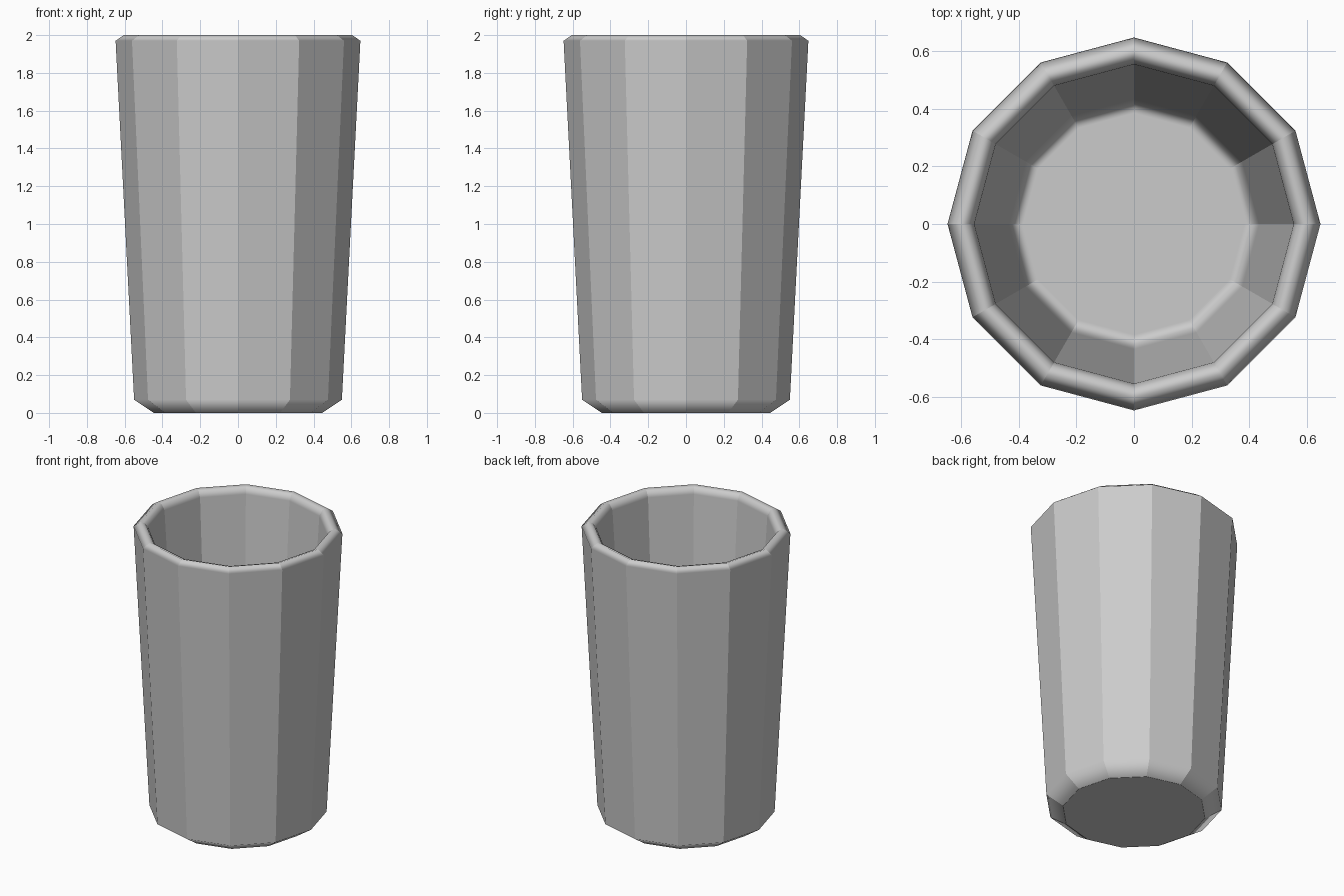
import bpy, bmesh, math

if "Cube" in bpy.data.objects:
    bpy.data.objects.remove(bpy.data.objects["Cube"])

SIDES = 12
# (radius, z) from the underside, up the outside, over the rim, down to the inner floor
profile = [(0.445, 0.0), (0.55, 0.07), (0.648, 1.97), (0.605, 2.0),
           (0.575, 1.99), (0.555, 1.955), (0.435, 0.13), (0.385, 0.09)]

# Revolve the profile into faceted rings
bm = bmesh.new()
rings = []
for r, z in profile:
    rings.append([bm.verts.new((r * math.cos(2 * math.pi * i / SIDES),
                                r * math.sin(2 * math.pi * i / SIDES), z))
                  for i in range(SIDES)])
for low, high in zip(rings, rings[1:]):
    for i in range(SIDES):
        j = (i + 1) % SIDES
        bm.faces.new((low[i], low[j], high[j], high[i]))
    bm.edges.ensure_lookup_table()

# Underside and inner floor
bm.faces.new(rings[0][::-1])
bm.faces.new(rings[-1])

# Smooth along the profile, crisp between the facets
for f in bm.faces:
    f.smooth = True
for low, high in zip(rings, rings[1:]):
    for a, b in zip(low, high):
        bm.edges.get((a, b)).smooth = False
for i in range(SIDES):
    bm.edges.get((rings[0][i], rings[0][(i + 1) % SIDES])).smooth = False

mesh = bpy.data.meshes.new("cup")
bm.to_mesh(mesh)
bm.free()
cup = bpy.data.objects.new("cup", mesh)
bpy.context.collection.objects.link(cup)

# Keep the big facets flat and let the bevels carry the shading
wn = cup.modifiers.new("flat_facets", 'WEIGHTED_NORMAL')
wn.keep_sharp = True
wn.weight = 100
